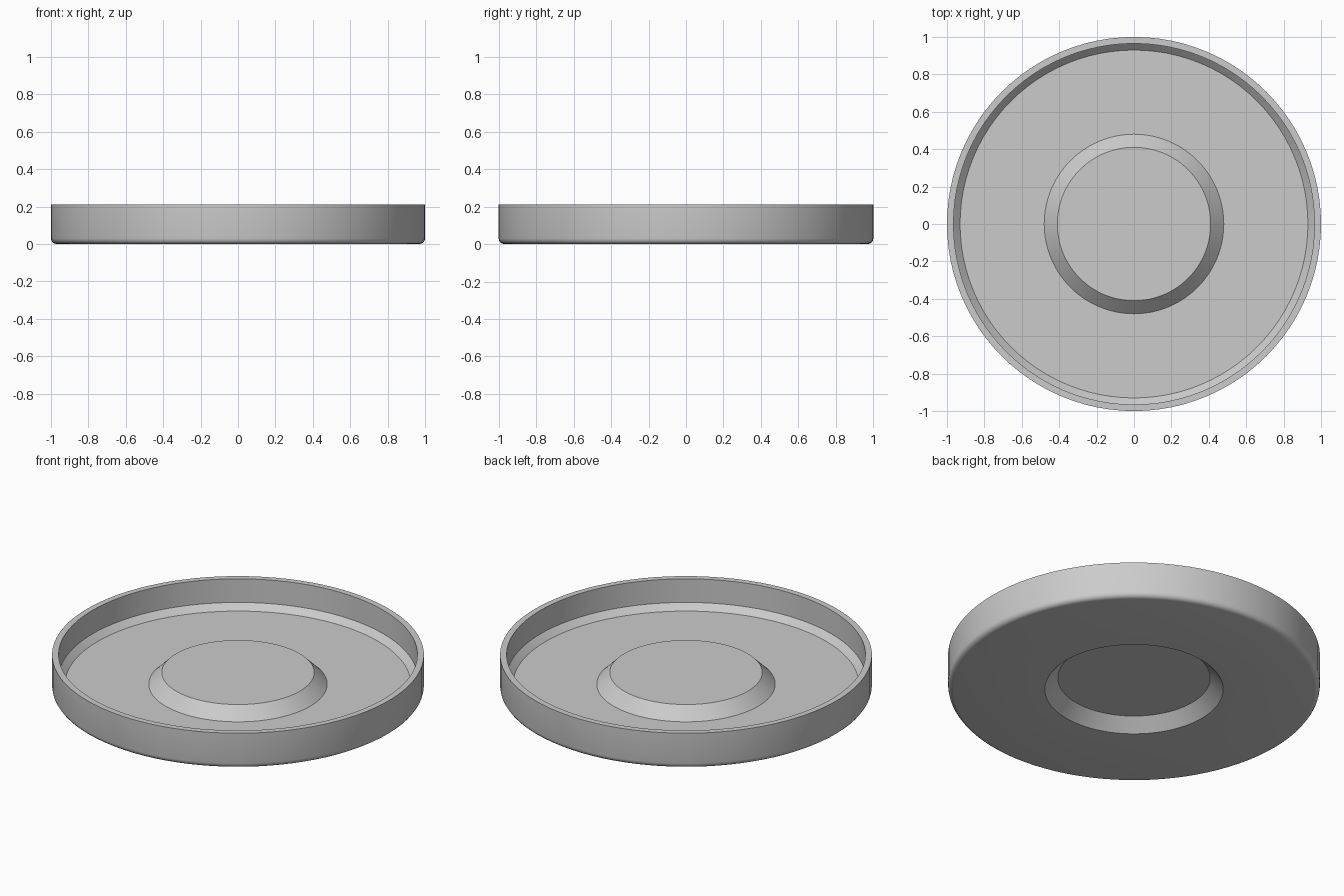
import bpy
import bmesh
from math import cos, sin, pi, radians
from mathutils import Vector

default_cube = bpy.data.objects.get("Cube")
if default_cube:
    bpy.data.objects.remove(default_cube, do_unlink=True)

# Single plain grey material
grey = bpy.data.materials.new("light_grey")
grey.use_nodes = True
colour = (0.6, 0.6, 0.6, 1)
grey.diffuse_color = colour
grey.node_tree.nodes["Principled BSDF"].inputs["Base Color"].default_value = colour

RADIUS, HEIGHT, FLOOR, FILLET = 1.0, 0.21, 0.035, 0.03
INNER = 0.965            # inside of the wall
DOME_TOP, DOME_BASE = 0.41, 0.48
DOME_RISE = 0.07
SEGMENTS = 96

# Upper side: raised centre, floor, inner bevel, wall and rim
profile = [
    (0, FLOOR + DOME_RISE), (DOME_TOP, FLOOR + DOME_RISE), (DOME_BASE, FLOOR),
    (INNER - FLOOR, FLOOR), (INNER, 2 * FLOOR), (INNER, HEIGHT), (RADIUS, HEIGHT),
]
# Rounded bottom edge
for i in range(5):
    a = i * pi / 8
    profile.append((RADIUS - FILLET + FILLET * cos(a), FILLET - FILLET * sin(a)))
# Underside with its matching recess
profile += [(DOME_BASE, 0), (DOME_TOP, DOME_RISE), (0, DOME_RISE)]

# Revolve the profile around the vertical axis
bm = bmesh.new()
verts = [bm.verts.new((r, 0, z)) for r, z in profile]
edges = [bm.edges.new(pair) for pair in zip(verts, verts[1:])]
bmesh.ops.spin(bm, geom=verts + edges, cent=Vector(), axis=(0, 0, 1),
               angle=2 * pi, steps=SEGMENTS)
bmesh.ops.remove_doubles(bm, verts=bm.verts, dist=0.0005)
bmesh.ops.recalc_face_normals(bm, faces=bm.faces)
mesh = bpy.data.meshes.new("round_tray")
bm.to_mesh(mesh)
bm.free()

tray = bpy.data.objects.new("round_tray", mesh)
mesh.materials.append(grey)
bpy.context.collection.objects.link(tray)

# Smooth walls, crisp corners
bpy.ops.object.select_all(action='DESELECT')
tray.select_set(True)
bpy.context.view_layer.objects.active = tray
bpy.ops.object.shade_smooth_by_angle(angle=radians(30))
